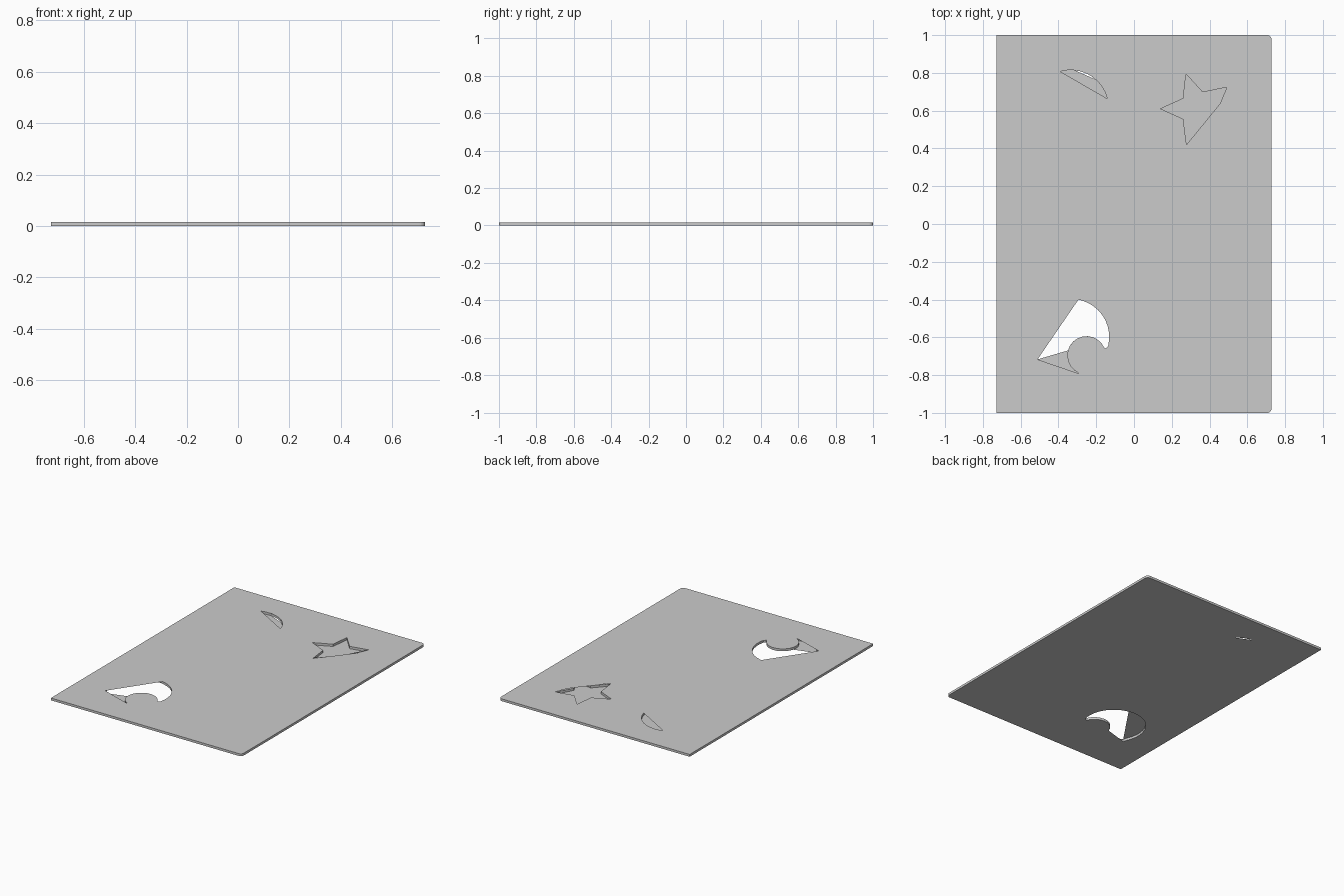
import bpy, bmesh
from math import cos, sin, radians

if "Cube" in bpy.data.objects:
    bpy.data.objects.remove(bpy.data.objects["Cube"])

T = 0.016          # plate thickness
W = 0.728          # half width


def arc(cx, cy, r, a0, a1, n):
    """Points along an arc, angles in degrees."""
    return [(cx + r * cos(radians(a0 + (a1 - a0) * i / n)),
             cy + r * sin(radians(a0 + (a1 - a0) * i / n))) for i in range(n + 1)]


def make_object(name, bm):
    mesh = bpy.data.meshes.new(name)
    bm.to_mesh(mesh)
    bm.free()
    obj = bpy.data.objects.new(name, mesh)
    bpy.context.collection.objects.link(obj)
    return obj


def sheet(name, z, up, loops):
    """Flat face: first loop is the outline, the others are openings."""
    bm = bmesh.new()
    for pts in loops:
        vs = [bm.verts.new((x, y, z)) for x, y in pts]
        for a, b in zip(vs, vs[1:] + vs[:1]):
            bm.edges.new((a, b))
    bmesh.ops.triangle_fill(bm, use_beauty=True, edges=bm.edges[:], normal=(0, 0, up))
    for f in bm.faces:
        f.normal_update()
        if f.normal.z * up < 0:
            f.normal_flip()
    bmesh.ops.dissolve_limit(bm, angle_limit=0.01, verts=[], edges=bm.edges[:])
    return make_object(name, bm)


def wall(name, pts, inward=False):
    """Vertical band through the thickness along a counter-clockwise loop."""
    bm = bmesh.new()
    lo = [bm.verts.new((x, y, 0)) for x, y in pts]
    hi = [bm.verts.new((x, y, T)) for x, y in pts]
    n = len(pts)
    for i in range(n):
        j = (i + 1) % n
        quad = (lo[i], lo[j], hi[j], hi[i])
        bm.faces.new(quad[::-1] if inward else quad)
    return make_object(name, bm)


# plate outline, rounded at the two right corners
R = 0.022
outline = ([(-W, 1), (-W, -1)] + arc(W - R, -1 + R, R, -90, 0, 6)
           + arc(W - R, 1 - R, R, 0, 90, 6))

# five-pointed star
SX, SY = 0.335, 0.61
star = [(SX + r * cos(radians(180 + 36 * i)), SY + r * sin(radians(180 + 36 * i)))
        for i, r in enumerate([0.194, 0.092] * 5)]
# upper part of the star is partly covered on the right
star_open = [(0.278, 0.42), (0.455, 0.637)] + [star[i] for i in (6, 7, 8, 9, 0, 1)]

# round opening, mostly covered
CX, CY, CR = -0.335, 0.615, 0.2
disc = arc(CX, CY, CR, 0, 348.75, 31)
disc_open = arc(CX, CY, CR, 14, 106, 9)
disc_slit = arc(CX, CY, CR, 48, 84, 4) + [(-0.255, 0.788)]

# crescent: outer arc and inner bite
tip_a, tip_b = (-0.151, -0.659), (-0.294, -0.791)
left, peak = (-0.511, -0.717), (-0.294, -0.400)
right_arc = arc(-0.332, -0.598, 0.201, -14, 76, 9)
left_arc = arc(-0.335, -0.6, 0.205, 84, 206, 12)
low_arc = arc(-0.335, -0.6, 0.202, 222, 276, 5)
bite = arc(-0.251, -0.696, 0.102, 246, 24, 14)
bite_part = arc(-0.251, -0.696, 0.102, 165, 24, 9)
crescent = right_arc + [peak] + left_arc + [left] + low_arc + [tip_b] + bite + [tip_a]
moon_top = right_arc + [peak, left, tip_b] + bite + [tip_a]
moon_bottom = right_arc + [peak] + left_arc + [left] + bite_part + [tip_a]

# faces and edges of the plate
sheet("plate_top", T, 1, [outline, star_open, disc_open, moon_top])
sheet("plate_bottom", 0, -1, [outline, disc_slit, moon_bottom])
wall("plate_edge", outline)
for name, loop in (("star_wall", star), ("round_wall", disc), ("crescent_wall", crescent)):
    wall(name, loop, inward=True)
